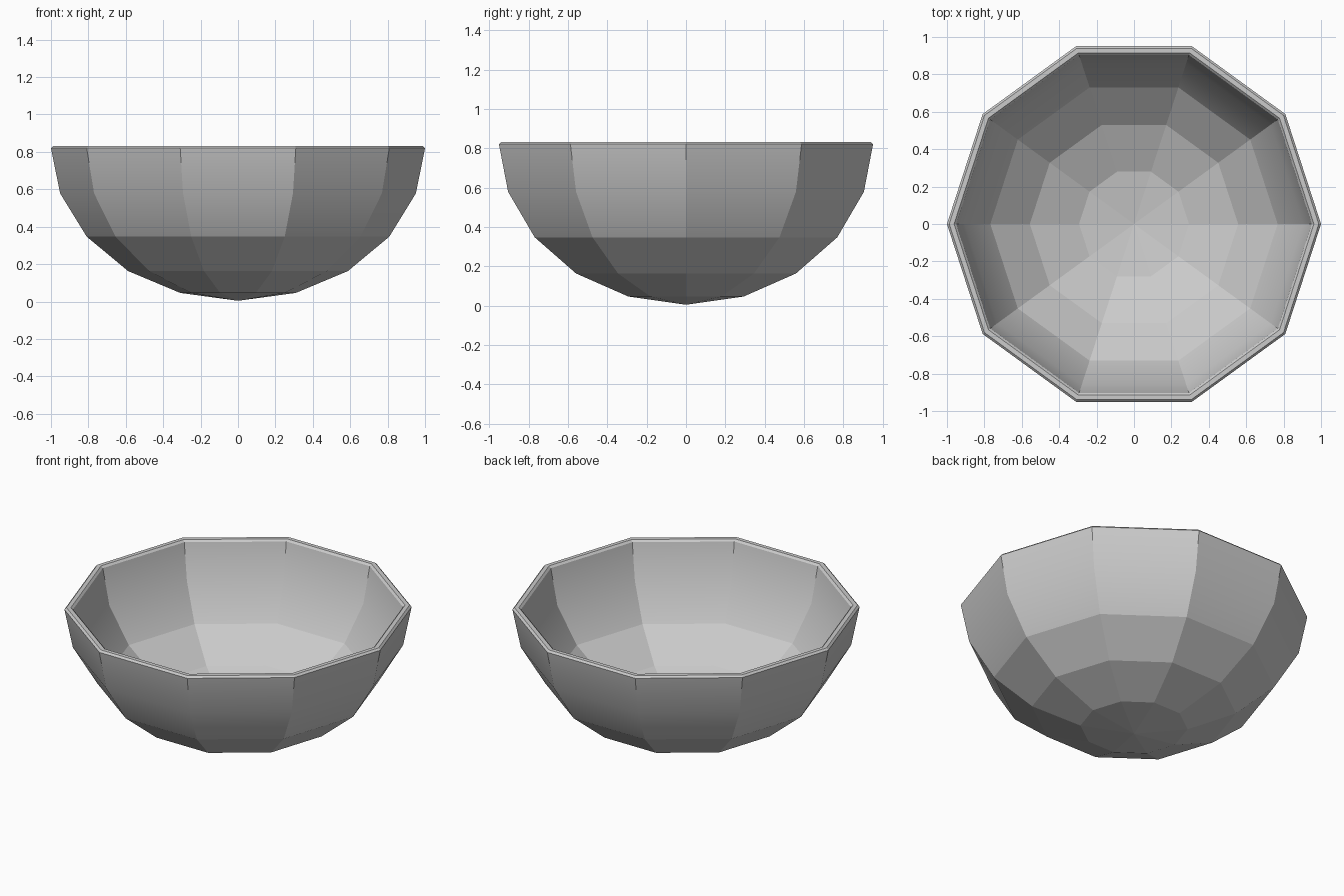
import bpy, bmesh
from math import cos, sin, pi

if "Cube" in bpy.data.objects:
    bpy.data.objects.remove(bpy.data.objects["Cube"])

SIDES = 10
# (radius, height): outer wall upward, bevelled rim, inner wall back down
PROFILE = [(0.309, 0.046), (0.588, 0.163), (0.809, 0.347), (0.951, 0.578),
           (1.0, 0.82), (0.988, 0.832), (0.962, 0.832), (0.95, 0.82),
           (0.904, 0.594), (0.768, 0.38), (0.557, 0.206), (0.294, 0.094)]
SMOOTH_RINGS = (3, 8)   # rings where the wall shades smoothly

bm = bmesh.new()
rings = [[bm.verts.new((r * cos(2 * pi * i / SIDES), r * sin(2 * pi * i / SIDES), z))
          for i in range(SIDES)] for r, z in PROFILE]
outer_pole = bm.verts.new((0, 0, 0.004))
inner_pole = bm.verts.new((0, 0, 0.054))

# Walls, rim and the two pole fans
for i in range(SIDES):
    j = (i + 1) % SIDES
    for a, b in zip(rings, rings[1:]):
        bm.faces.new((a[i], a[j], b[j], b[i]))
    bm.faces.new((outer_pole, rings[0][j], rings[0][i]))
    bm.faces.new((inner_pole, rings[-1][i], rings[-1][j]))
bmesh.ops.recalc_face_normals(bm, faces=bm.faces[:])

# Facet every edge except the softened upper wall rings
for f in bm.faces:
    f.smooth = True
for e in bm.edges:
    e.smooth = any(all(v in rings[k] for v in e.verts) for k in SMOOTH_RINGS)

mesh = bpy.data.meshes.new("bowl")
bm.to_mesh(mesh)
bm.free()
bowl = bpy.data.objects.new("bowl", mesh)
bpy.context.collection.objects.link(bowl)
